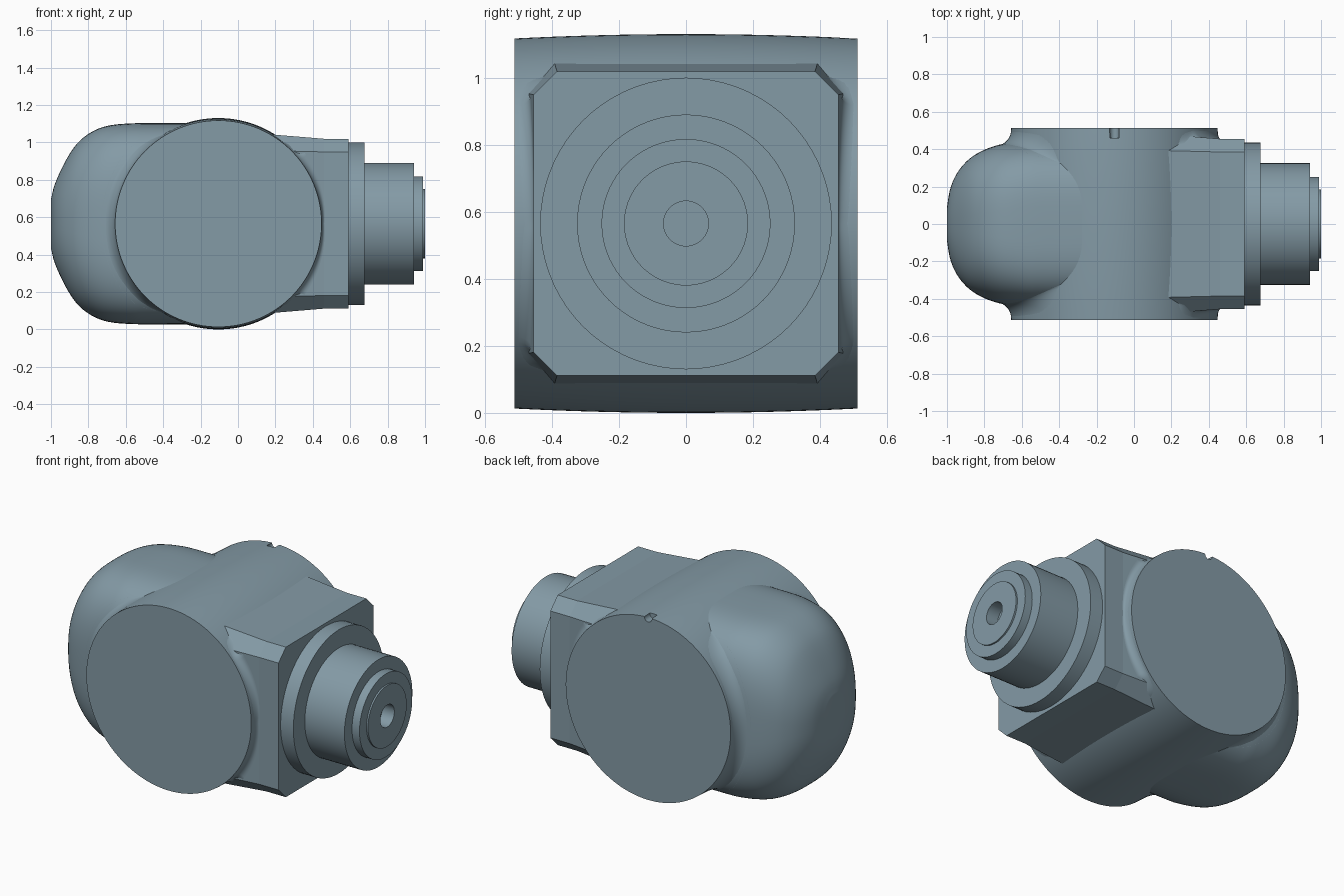
import bpy, bmesh, math

if "Cube" in bpy.data.objects:
    bpy.data.objects.remove(bpy.data.objects["Cube"])

CX, CZ = -0.105, 0.565      # drum axis position in x and z

steel = bpy.data.materials.new("blue_grey_steel")
steel.diffuse_color = (0.23, 0.325, 0.38, 1)
steel.use_nodes = True
steel.node_tree.nodes["Principled BSDF"].inputs["Base Color"].default_value = steel.diffuse_color


def smooth(ob, angle):
    bpy.ops.object.select_all(action='DESELECT')
    ob.select_set(True)
    bpy.context.view_layer.objects.active = ob
    bpy.ops.object.shade_smooth_by_angle(angle=math.radians(angle))


def loft(name, rings, angle=30):
    """Skin closed rings of equal length and cap both ends."""
    bm = bmesh.new()
    rows = [[bm.verts.new(p) for p in r] for r in rings]
    n = len(rows[0])
    for a, b in zip(rows, rows[1:]):
        for i in range(n):
            j = (i + 1) % n
            bm.faces.new((a[i], a[j], b[j], b[i]))
    bm.faces.new(rows[0])
    bm.faces.new(rows[-1])
    bmesh.ops.recalc_face_normals(bm, faces=bm.faces)
    me = bpy.data.meshes.new(name)
    bm.to_mesh(me)
    bm.free()
    me.materials.append(steel)
    ob = bpy.data.objects.new(name, me)
    bpy.context.collection.objects.link(ob)
    if angle:
        smooth(ob, angle)
    return ob


def circle_x(x, r, n=72):
    return [(x, r * math.cos(t), CZ + r * math.sin(t))
            for t in (2 * math.pi * i / n for i in range(n))]


def circle_y(y, r, cx=CX, cz=CZ, n=128):
    return [(cx + r * math.cos(t), y, cz + r * math.sin(t))
            for t in (2 * math.pi * i / n for i in range(n))]


def ramp(v, lo, hi):
    t = min(1, max(0, (v - lo) / (hi - lo)))
    return t * t * (3 - 2 * t)


# Crowned main drum
drum = loft("main_drum", [circle_y(y, 0.565 - 0.013 * (y / 0.512) ** 2)
                          for y in (-0.512 + 1.024 * i / 16 for i in range(17))])

# Small locating notch in the back rim
cutter = loft("notch_cutter", [circle_y(y, 0.025, CX, CZ + 0.55, 24) for y in (0.46, 0.6)])
cutter.hide_render = True
mod = drum.modifiers.new("notch", 'BOOLEAN')
mod.operation = 'DIFFERENCE'
mod.solver = 'EXACT'
mod.object = cutter
bpy.context.view_layer.objects.active = drum
bpy.ops.object.modifier_apply(modifier="notch")
bpy.data.objects.remove(cutter)
smooth(drum, 30)
for p in drum.data.polygons:            # keep the end discs perfectly flat
    if abs(p.normal.y) > 0.9:
        p.use_smooth = False

# Rear dome: x, half width, half height of each cross-section
KEYS = [(-1.0, .09, .13), (-.985, .18, .195), (-.95, .265, .28), (-.90, .33, .374),
        (-.85, .37, .44), (-.78, .405, .492), (-.70, .428, .523), (-.58, .44, .536),
        (-.40, .445, .538), (-.15, .445, .538)]


def section(x):
    """Smoothly interpolated half width, half height and squareness at x."""
    i = max(k for k in range(len(KEYS) - 1) if x >= KEYS[k][0] or k == 0)
    x0, x1 = KEYS[i][0], KEYS[i + 1][0]
    t = min(max((x - x0) / (x1 - x0), 0), 1)

    def slope(k, c):
        a, b = KEYS[max(k - 1, 0)], KEYS[min(k + 1, len(KEYS) - 1)]
        return (b[c] - a[c]) / (b[0] - a[0]) * (x1 - x0)

    def hermite(c):
        p, q = KEYS[i][c], KEYS[i + 1][c]
        return ((2*t**3 - 3*t*t + 1) * p + (t**3 - 2*t*t + t) * slope(i, c)
                + (3*t*t - 2*t**3) * q + (t**3 - t*t) * slope(i + 1, c))
    return hermite(1), hermite(2), 2.3 + 1.2 * min(1, (x + 1) / 0.45)


def dome_ring(x, n=96):
    b, c, e = section(x)
    ring = []
    for i in range(n):
        t = 2 * math.pi * i / n
        u, v = math.cos(t), math.sin(t)
        ring.append((x, b * math.copysign(abs(u) ** (2 / e), u),
                     CZ + c * math.copysign(abs(v) ** (2 / e), v)))
    return ring


loft("rear_dome", [dome_ring(-1 + 0.85 * (i / 40) ** 1.6) for i in range(41)], angle=60)


def dome_side(x, z):
    b, c, e = section(max(x, -1))
    return b * max(0, 1 - min(1, abs(z) / c) ** e) ** (1 / e)


# Square neck with chamfered corners, flaring slightly toward the drum
def neck_size(x):
    d = max(0, 0.46 - x)
    return .455 + .085 * d, .454 + .083 * d, .07 + .06 * d


def neck_side(x, z):
    hy, hz, c = neck_size(x)
    return hy - max(0, abs(z) - (hz - c))


def octagon(x):
    hy, hz, c = neck_size(x)
    return [(x, y, CZ + z) for y, z in
            ((hy, hz - c), (hy - c, hz), (c - hy, hz), (-hy, hz - c),
             (-hy, c - hz), (c - hy, -hz), (hy - c, -hz), (hy, c - hz))]


loft("square_neck", [octagon(x) for x in (0.05, 0.46, 0.59)], angle=0)


# Concave fillets that run from the drum rims onto the dome and the neck
def fillet(name, side, middle, spread, width, surface, lowest):
    rings = []
    for i in range(65):
        d = spread * (i / 32 - 1)
        a, f = math.radians(middle + d), width(abs(d))
        r1 = 0.551 + f
        foot = max(lowest, surface(CX + r1 * math.cos(a), r1 * math.sin(a)))
        prof = [(0.5, 0.511), (0.5, foot - 0.01)]
        for k in range(8, -1, -1):
            t = math.pi / 2 * k / 8
            prof.append((0.551 + f * (1 - math.cos(t)), 0.511 - (0.511 - foot) * math.sin(t)))
        rings.append([(CX + r * math.cos(a), side * y, CZ + r * math.sin(a)) for r, y in prof])
    loft(name, rings, angle=50)


def dome_width(d):
    return 0.075 * (1 - ramp(d, 38, 64))


def neck_width(d):
    return (0.015 + 0.05 * math.sin(math.radians(d))) * (1 - ramp(d, 44, 54))


for side, label in ((-1, "front"), (1, "back")):
    fillet(label + "_dome_fillet", side, 180, 66, dome_width, dome_side, 0.25)
    fillet(label + "_neck_fillet", side, 0, 55, neck_width, neck_side, 0.38)

# Stepped round spigot with a centre hole
STEPS = [(0.55, .435), (0.675, .435), (0.675, .325), (0.94, .325), (0.94, .252),
         (0.99, .252), (0.99, .185), (1.0, .185), (1.0, .067), (0.92, .067)]
loft("stepped_spigot", [circle_x(x, r) for x, r in STEPS])
